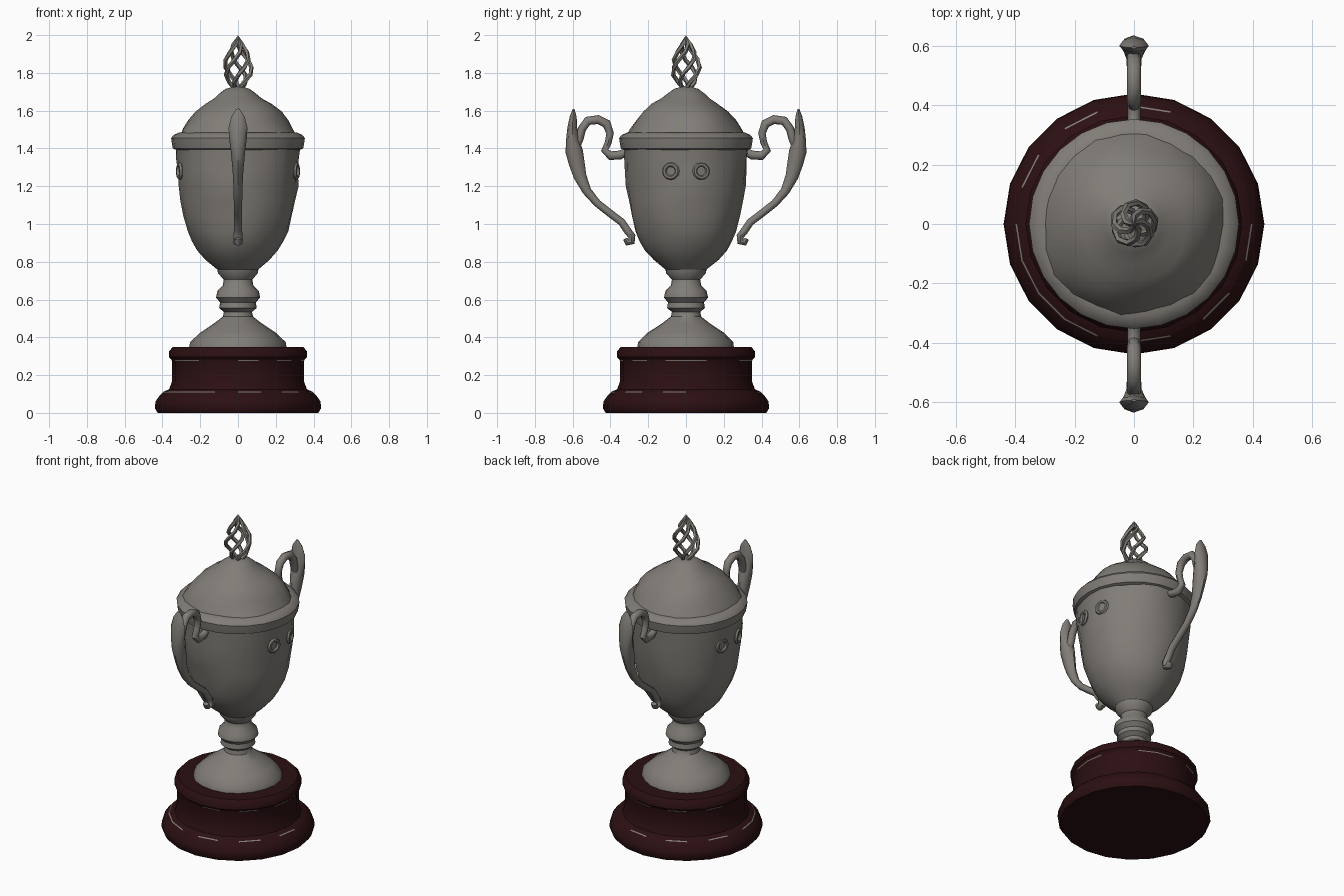
import bpy, bmesh
from math import sin, cos, pi, tau, radians
from mathutils import Vector, noise

if "Cube" in bpy.data.objects:
    bpy.data.objects.remove(bpy.data.objects["Cube"])


def material(name, rgb):
    m = bpy.data.materials.new(name)
    m.use_nodes = True
    m.diffuse_color = (*rgb, 1)
    bsdf = m.node_tree.nodes["Principled BSDF"]
    bsdf.inputs["Base Color"].default_value = (*rgb, 1)
    bsdf.inputs["Roughness"].default_value = 0.6
    return m


silver = material("tarnished silver", (0.22, 0.205, 0.185))
wood = material("dark red wood", (0.025, 0.005, 0.006))


def finish(name, bm, mats, angle=40):
    bmesh.ops.recalc_face_normals(bm, faces=bm.faces)
    mesh = bpy.data.meshes.new(name)
    bm.to_mesh(mesh)
    bm.free()
    ob = bpy.data.objects.new(name, mesh)
    bpy.context.collection.objects.link(ob)
    for m in mats:
        mesh.materials.append(m)
    bpy.ops.object.select_all(action="DESELECT")
    ob.select_set(True)
    bpy.context.view_layer.objects.active = ob
    bpy.ops.object.shade_smooth_by_angle(angle=radians(angle))
    return ob


def bridge(bm, rings):
    """Skin a list of equal vertex rings and cap both ends."""
    n = len(rings[0])
    for a, b in zip(rings, rings[1:]):
        for i in range(n):
            j = (i + 1) % n
            bm.faces.new((a[i], a[j], b[j], b[i]))
    bm.faces.new(rings[0])
    bm.faces.new(rings[-1])


def lathe(name, profile, mats, sides, dent=0, trim=()):
    """Revolve (radius, height) points, with optional hammered dents and trim lines."""
    bm = bmesh.new()
    rings = []
    for r, z in profile:
        ring = []
        for i in range(sides):
            a = tau * i / sides
            p = Vector((r * cos(a), r * sin(a), z))
            k = 1 + dent * noise.noise(p * 7)
            ring.append(bm.verts.new((p.x * k, p.y * k, z)))
        rings.append(ring)
    bridge(bm, rings)
    for f in bm.faces:
        c = f.calc_center_median()
        if any(abs(c.z - t) < 0.002 for t in trim) and sin(c.x * 23 + c.y * 17) > -0.3:
            f.material_index = 1
    return finish(name, bm, mats)


def sweep(name, path, sides=8):
    """Tube along (y, z, half thickness, half width) points in the y-z plane."""
    bm = bmesh.new()
    rings = []
    for k, (y, z, t, w) in enumerate(path):
        a, b = path[max(k - 1, 0)], path[min(k + 1, len(path) - 1)]
        d = Vector((0, b[0] - a[0], b[1] - a[1])).normalized()
        side = Vector((0, -d.z, d.y))
        rings.append([bm.verts.new(Vector((0, y, z)) + side * t * cos(tau * i / sides)
                                   + Vector((w * sin(tau * i / sides), 0, 0)))
                      for i in range(sides)])
    bridge(bm, rings)
    ob = finish(name, bm, [silver], 50)
    mirror = ob.modifiers.new("Mirror", "MIRROR")
    mirror.use_axis = (False, True, False)
    return ob


# Stepped wooden plinth with thin broken silver lines
lathe("plinth", [(0.425, 0), (0.44, 0.025), (0.437, 0.06), (0.415, 0.092), (0.4, 0.107),
                 (0.395, 0.112), (0.365, 0.125), (0.35, 0.165), (0.35, 0.276), (0.352, 0.281),
                 (0.366, 0.295), (0.366, 0.325), (0.345, 0.35)],
      [wood, silver], 20, trim=(0.1095, 0.2785))

# Flared foot and knopped stem
lathe("foot_and_stem", [(0.255, 0.345), (0.25, 0.375), (0.2, 0.425), (0.125, 0.475),
                        (0.08, 0.51), (0.075, 0.535), (0.1, 0.555), (0.095, 0.585),
                        (0.117, 0.61), (0.11, 0.645), (0.08, 0.675), (0.075, 0.705),
                        (0.105, 0.74), (0.11, 0.77)], [silver], 20, 0.03)

# Cup bowl
lathe("bowl", [(0.085, 0.74), (0.115, 0.765), (0.17, 0.81), (0.215, 0.86), (0.243, 0.91),
               (0.265, 0.96), (0.288, 1.04), (0.303, 1.12), (0.315, 1.2), (0.322, 1.28),
               (0.325, 1.35), (0.332, 1.42)], [silver], 24, 0.045)

# Lid with rolled rim and hammered dome
lathe("lid_rim", [(0.31, 1.385), (0.345, 1.4), (0.35, 1.425), (0.354, 1.455), (0.34, 1.472),
                  (0.31, 1.485)], [silver], 24)
lathe("lid_dome", [(0.315, 1.47), (0.295, 1.505), (0.265, 1.55), (0.23, 1.595), (0.18, 1.635),
                   (0.13, 1.665), (0.1, 1.69), (0.065, 1.715), (0.025, 1.727)],
      [silver], 22, 0.09)

# Handles: upper loop, leaf-topped arm and lower scroll, mirrored front to back
sweep("handle_loop", [(0.31, 1.385, 0.02, 0.02), (0.35, 1.365, 0.024, 0.022),
                      (0.4, 1.362, 0.024, 0.022), (0.43, 1.39, 0.02, 0.02),
                      (0.412, 1.43, 0.018, 0.02), (0.402, 1.48, 0.02, 0.022),
                      (0.42, 1.53, 0.024, 0.024), (0.465, 1.553, 0.024, 0.024),
                      (0.52, 1.546, 0.024, 0.024), (0.55, 1.505, 0.022, 0.024),
                      (0.565, 1.45, 0.022, 0.024), (0.585, 1.4, 0.02, 0.02)])
sweep("handle_arm", [(0.595, 1.61, 0.004, 0.008), (0.597, 1.57, 0.018, 0.035),
                     (0.602, 1.51, 0.026, 0.05), (0.6, 1.44, 0.036, 0.045),
                     (0.592, 1.385, 0.046, 0.038), (0.578, 1.32, 0.042, 0.032),
                     (0.56, 1.25, 0.034, 0.026), (0.525, 1.175, 0.024, 0.024),
                     (0.47, 1.11, 0.02, 0.022), (0.4, 1.055, 0.02, 0.022),
                     (0.34, 1.01, 0.02, 0.022), (0.31, 0.965, 0.02, 0.022),
                     (0.287, 0.935, 0.02, 0.024), (0.288, 0.905, 0.018, 0.025),
                     (0.31, 0.9, 0.016, 0.024), (0.322, 0.922, 0.012, 0.02)])

# Open finial: a cage of twisted strands meeting at a point
HEIGHTS = [(0.02, 1.715), (0.045, 1.75), (0.068, 1.79), (0.073, 1.83), (0.066, 1.87),
           (0.047, 1.91), (0.024, 1.95), (0.003, 1.99)]
STRANDS = 5
bm = bmesh.new()
for s in range(STRANDS):
    pts = []
    for k, (r, z) in enumerate(HEIGHTS):
        a = tau * s / STRANDS + k * pi / 6.5
        pts.append(Vector((r * cos(a), r * sin(a), z)))
    rings = []
    for k, p in enumerate(pts):
        d = (pts[min(k + 1, len(pts) - 1)] - pts[max(k - 1, 0)]).normalized()
        u = d.cross(Vector((p.x, p.y, 0))).normalized()
        v = d.cross(u)
        size = 0.012 if k < len(pts) - 1 else 0.004
        rings.append([bm.verts.new(p + size * (u * cos(tau * i / 5) + v * sin(tau * i / 5)))
                      for i in range(5)])
    bridge(bm, rings)
bmesh.ops.create_cone(bm, cap_ends=True, segments=6, radius1=0.022, radius2=0.001, depth=0.05)
bm.verts.ensure_lookup_table()
for v in bm.verts[-12:]:
    v.co.z += 1.975
finish("finial", bm, [silver])

# Raised curls on both flanks of the bowl
for side in (-1, 1):
    for y in (-0.08, 0.08):
        bpy.ops.mesh.primitive_torus_add(major_segments=12, minor_segments=6, major_radius=0.035,
                                         minor_radius=0.012, location=(side * 0.308, y, 1.28),
                                         rotation=(0, pi / 2, side * y / 0.32))
        curl = bpy.context.object
        curl.name = "flank_curl"
        curl.data.materials.append(silver)
        bpy.ops.object.shade_smooth_by_angle(angle=radians(50))
